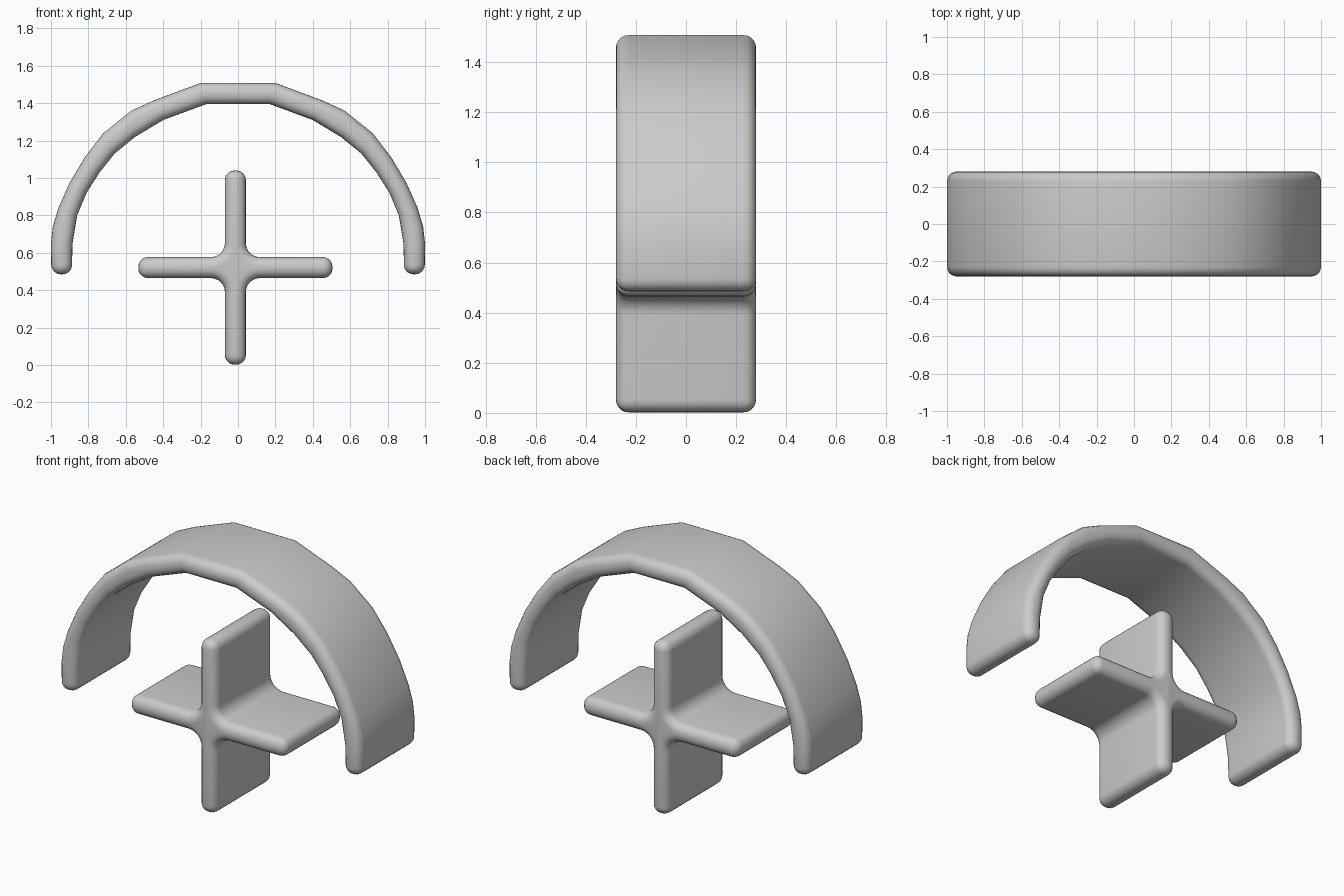
import bpy, bmesh, math
from mathutils import Vector

cube = bpy.data.objects.get("Cube")
if cube:
    bpy.data.objects.remove(cube, do_unlink=True)

DEPTH = 0.28   # half depth along y
ROUND = 0.051  # edge rounding

grey = bpy.data.materials.new("plain grey")
grey.use_nodes = True
grey.diffuse_color = (0.6, 0.6, 0.6, 1)
grey.node_tree.nodes["Principled BSDF"].inputs["Base Color"].default_value = (0.6, 0.6, 0.6, 1)


def slab(name, outline):
    """Extrude an x-z outline along y and round all its sharp edges."""
    bm = bmesh.new()
    face = bm.faces.new([bm.verts.new((x, -DEPTH, z)) for x, z in outline])
    ext = bmesh.ops.extrude_face_region(bm, geom=[face])
    moved = [g for g in ext["geom"] if isinstance(g, bmesh.types.BMVert)]
    bmesh.ops.translate(bm, verts=moved, vec=(0, 2 * DEPTH, 0))
    bmesh.ops.recalc_face_normals(bm, faces=bm.faces)
    mesh = bpy.data.meshes.new(name)
    bm.to_mesh(mesh)
    bm.free()
    mesh.materials.append(grey)
    obj = bpy.data.objects.new(name, mesh)
    bpy.context.collection.objects.link(obj)
    bevel = obj.modifiers.new("rounded edges", 'BEVEL')
    bevel.width = ROUND
    bevel.segments = 5
    bevel.limit_method = 'ANGLE'
    bevel.angle_limit = math.radians(45)
    bevel.use_clamp_overlap = False
    bpy.ops.object.select_all(action='DESELECT')
    obj.select_set(True)
    bpy.context.view_layer.objects.active = obj
    bpy.ops.object.modifier_apply(modifier=bevel.name)
    bpy.ops.object.shade_smooth_by_angle(angle=math.radians(40))
    return obj


# Arch: half of the outer and inner curve, mirrored to the other side
outer = [(0.2, 1.508), (0.45, 1.415), (0.57, 1.36), (0.72, 1.24), (0.82, 1.11),
         (0.9, 0.975), (0.96, 0.84), (0.99, 0.74), (1.0, 0.65), (0.998, 0.485)]
inner = [(0.888, 0.485), (0.885, 0.65), (0.86, 0.8), (0.81, 0.92), (0.74, 1.03),
         (0.66, 1.13), (0.55, 1.22), (0.4, 1.31), (0.17, 1.395)]
half = outer + inner
slab("arch", half + [(-x, z) for x, z in reversed(half)])

# Cross: one arm and one inner fillet, turned four times
CENTRE = Vector((-0.014, 0.521))
REACH, HALF, FILLET = 0.519, 0.056, 0.075
arm = [Vector((REACH, -HALF)), Vector((REACH, HALF))]
corner = HALF + FILLET
for i in range(7):
    a = math.radians(270 - 15 * i)
    arm.append(Vector((corner + FILLET * math.cos(a), corner + FILLET * math.sin(a))))
cross = []
for k in range(4):
    a = k * math.pi / 2
    c, s = round(math.cos(a)), round(math.sin(a))
    cross += [CENTRE + Vector((c * p.x - s * p.y, s * p.x + c * p.y)) for p in arm]
slab("cross", cross)
